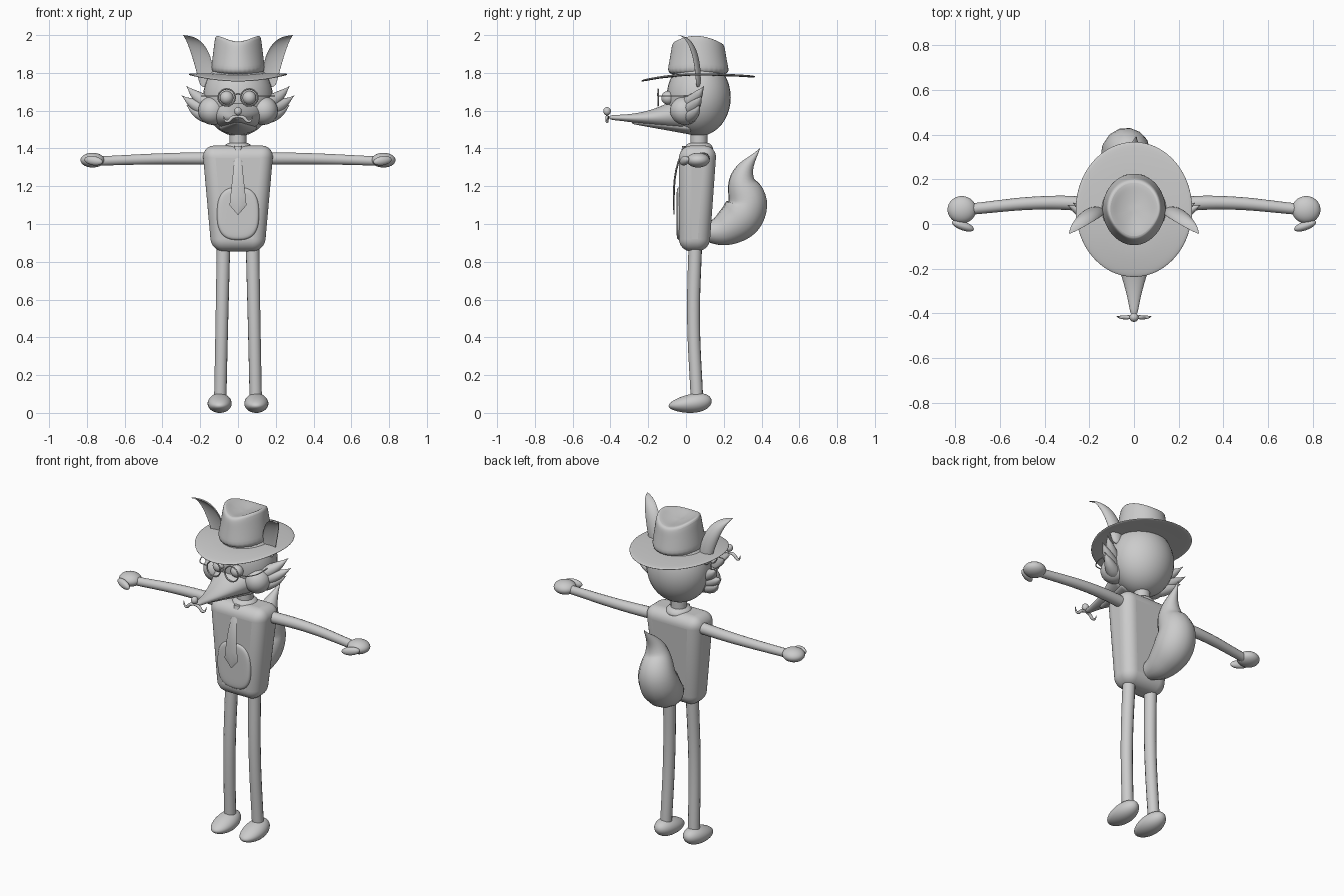
import bpy, bmesh
from math import cos, sin, pi, copysign
from mathutils import Vector

cube = bpy.data.objects.get("Cube")
if cube:
    bpy.data.objects.remove(cube, do_unlink=True)

COLOUR = (0.6, 0.6, 0.6, 1)
grey = bpy.data.materials.new("plain grey")
grey.use_nodes = True
grey.diffuse_color = COLOUR
grey.node_tree.nodes["Principled BSDF"].inputs["Base Color"].default_value = COLOUR


def finish(ob):
    ob.data.materials.clear()
    ob.data.materials.append(grey)
    bpy.ops.object.select_all(action="DESELECT")
    ob.select_set(True)
    bpy.context.view_layer.objects.active = ob
    bpy.ops.object.shade_smooth_by_angle(angle=pi / 4)


def link(name, data):
    ob = bpy.data.objects.new(name, data)
    bpy.context.collection.objects.link(ob)
    return ob


def skin(name, rings, smooth=True):
    """Join closed rings of points into a capped body."""
    bm = bmesh.new()
    rows = [[bm.verts.new(p) for p in ring] for ring in rings]
    count = len(rows[0])
    for a, b in zip(rows, rows[1:]):
        for i in range(count):
            j = (i + 1) % count
            bm.faces.new((a[i], a[j], b[j], b[i]))
    bm.faces.new(rows[0][::-1])
    bm.faces.new(rows[-1])
    bmesh.ops.recalc_face_normals(bm, faces=bm.faces)
    mesh = bpy.data.meshes.new(name)
    bm.to_mesh(mesh)
    bm.free()
    ob = link(name, mesh)
    if smooth:
        subsurf = ob.modifiers.new("smooth", "SUBSURF")
        subsurf.levels = subsurf.render_levels = 2
    finish(ob)


def loft(name, rows, upright=True, count=24, power=2, smooth=True, bend=None):
    """Rows are (position on axis, half width, low, high) of oval sections."""
    rings = []
    for pos, half, low, high in rows:
        ring = []
        for i in range(count):
            c, s = cos(2 * pi * i / count), sin(2 * pi * i / count)
            u = half * copysign(abs(c) ** (2 / power), c)
            v = (low + high) / 2 + (high - low) / 2 * copysign(abs(s) ** (2 / power), s)
            p = Vector((u, v, pos) if upright else (u, pos, v))
            ring.append(bend(p) if bend else p)
        rings.append(ring)
    skin(name, rings, smooth)


def tube(name, points):
    """Round tube through (x, y, z, radius) points."""
    curve = bpy.data.curves.new(name, "CURVE")
    curve.dimensions = "3D"
    curve.bevel_depth, curve.bevel_resolution, curve.resolution_u = 1, 5, 10
    curve.use_fill_caps = True
    spline = curve.splines.new("BEZIER")
    spline.bezier_points.add(len(points) - 1)
    spline.radius_interpolation = "CARDINAL"
    for knot, (x, y, z, radius) in zip(spline.bezier_points, points):
        knot.co, knot.radius = (x, y, z), radius
        knot.handle_left_type = knot.handle_right_type = "AUTO"
    ob = link(name, curve)
    bpy.ops.object.select_all(action="DESELECT")
    ob.select_set(True)
    bpy.context.view_layer.objects.active = ob
    bpy.ops.object.convert(target="MESH")
    finish(bpy.context.object)


def ball(name, location, size, turn=(0, 0, 0), toe=0):
    """Ellipsoid; toe lowers its front end."""
    bpy.ops.mesh.primitive_uv_sphere_add(segments=32, ring_count=20, location=location, rotation=turn)
    ob = bpy.context.object
    ob.name, ob.scale = name, size
    for v in ob.data.vertices:
        v.co.z -= toe * (v.co.z + 1) * (1 - v.co.y)
    finish(ob)


# Torso: a tapered box with heavily rounded edges
bpy.ops.mesh.primitive_cube_add(size=2, location=(0, 0.063, 1.135))
torso = bpy.context.object
torso.name = "torso"
for v in torso.data.vertices:
    low = v.co.z < 0
    v.co.x *= 0.14 if low else 0.19
    v.co.y = v.co.y * (0.08 if low else 0.1) - (0.02 if low else 0)
    v.co.z *= 0.28
bevel = torso.modifiers.new("round", "BEVEL")
bevel.width, bevel.segments = 0.065, 8
finish(torso)

loft("belly_patch", [(y, 0.115 * r, 1.055 - 0.145 * r, 1.055 + 0.145 * r)
                     for y, r in ((0.03, 1), (-0.04, 1), (-0.05, 0.9), (-0.05, 0.5))],
     upright=False, power=2.7)
tube("neck", [(0, 0.068, 1.36, 0.046), (0, 0.068, 1.52, 0.046)])

# Collar and tie
loft("collar", [(1.385 + 0.05 * t, r, 0.068 - r, 0.068 + r)
                for t, r in ((0, 0.08), (0.5, 0.075), (1, 0.055))])
tie = [(1.412, 0.02, -0.02, 0)]
for i in range(7):
    t = i / 6
    y = -0.07 + 0.045 * (1 - t) ** 3
    tie.append((1.38 - 0.28 * t, 0.015 + 0.03 * t, y, y + 0.01))
tie.append((1.05, 0.003, -0.065, -0.06))
loft("tie", tie, count=8, smooth=False)

# Tail
tube("tail", [(0, 0.07, 0.95, 0.04), (-0.03, 0.22, 0.98, 0.095), (-0.035, 0.32, 1.09, 0.11),
              (-0.01, 0.3, 1.25, 0.063), (0.01, 0.39, 1.4, 0.002)])

# Head, tapering snout, jaw and nose
ball("head", (0, 0.067, 1.67), (0.185, 0.17, 0.205))
snout, jaw = [], []
for i in range(9):
    t = i / 8
    k = 1 - t
    snout.append((0.02 - 0.43 * t, 0.016 + 0.14 * k ** 1.4, 1.552 - 0.07 * k ** 1.3, 1.577 + 0.14 * k ** 2.5))
    jaw.append((0.04 - 0.33 * t, 0.01 + 0.1 * k, 1.53 - 0.06 * k, 1.55))
loft("snout", snout, upright=False)
loft("lower_jaw", jaw, upright=False)
ball("nose", (0, -0.418, 1.597), (0.02, 0.02, 0.022))

# Paired parts
for s, side in ((1, "left_"), (-1, "right_")):
    tube(side + "arm", [(s * 0.12, 0.085, 1.347, 0.034), (s * 0.4, 0.095, 1.345, 0.03),
                        (s * 0.75, 0.065, 1.333, 0.025)])
    ball(side + "hand", (s * 0.77, 0.064, 1.338), (0.064, 0.061, 0.039))
    ball(side + "thumb", (s * 0.765, -0.008, 1.335), (0.052, 0.02, 0.024), (0, s * -0.15, s * 0.35))
    tube(side + "leg", [(s * 0.076, 0.05, 0.92, 0.036), (s * 0.085, 0.04, 0.5, 0.034),
                        (s * 0.094, 0.058, 0.07, 0.033)])
    ball(side + "foot", (s * 0.097, 0.022, 0.062), (0.064, 0.114, 0.062), toe=0.2)

    # Cheek with three swept tufts
    ball(side + "cheek", (s * 0.135, -0.005, 1.6), (0.075, 0.08, 0.075), (0, s * -0.4, s * 0.3))
    for i in range(3):
        tip = Vector((0.298 - 0.025 * abs(i - 1), 0.095 - 0.01 * i, 1.73 - 0.05 * i))
        root = Vector((0.13, 0, 1.63 - 0.03 * i))
        points = []
        for t, radius in ((0, 0.04), (0.4, 0.036), (0.75, 0.02), (1, 0.001)):
            p = root.lerp(tip, t)
            points.append((s * p.x, p.y, p.z - 0.06 * t * (1 - t), radius))
        tube(side + "cheek_tuft", points)

    # Moustache, eye and glasses
    tube(side + "moustache", [(0, -0.415, 1.568, 0.006), (s * 0.025, -0.417, 1.566, 0.009),
                              (s * 0.06, -0.417, 1.543, 0.007), (s * 0.078, -0.412, 1.572, 0.001)])
    ball(side + "eye", (s * 0.06, -0.095, 1.668), (0.036, 0.036, 0.036))
    bpy.ops.mesh.primitive_torus_add(major_radius=0.045, minor_radius=0.004, minor_segments=8,
                                     location=(s * 0.06, -0.148, 1.67), rotation=(pi / 2, 0, 0))
    bpy.context.object.name = side + "lens_rim"
    finish(bpy.context.object)
    tube(side + "glasses_arm", [(s * x, y, 1.677, 0.003) for x, y in
                                ((0.103, -0.148), (0.165, -0.13), (0.188, 0.07))])

    # Cupped ear curling outward and forward
    ear = []
    for i in range(9):
        t = i / 8
        wide = 0.05 * sin(pi * (0.199 + 0.8 * t)) ** 0.7
        ring = []
        for j in range(16):
            a = j * pi / 8
            depth = abs(sin(a)) * (1 if j < 8 else 0.3) - 0.3
            ring.append(Vector((s * (0.165 + 0.125 * t ** 1.6 + wide * cos(a)),
                                0.06 - 0.105 * t * t + 0.7 * wide * depth,
                                1.72 + 0.28 * sin(t * pi / 2))))
        ear.append(ring)
    skin(side + "ear", ear)
tube("glasses_bridge", [(x, -0.15, 1.69 - abs(x) / 2, 0.004) for x in (-0.02, 0, 0.02)])


# Hat: drooping brim and a dented, pinched crown
def droop(p):
    t = (p.y - 0.065) / 0.3
    p.z -= t * t * (0.034 if t < 0 else 0.012)
    return p


def dent(p):
    rise = max(0, (p.z - 1.79) / 0.2)
    t = (p.y - 0.05) / 0.15
    p.z -= rise * t * t * (0.055 if t < 0 else 0.045)
    p.x *= 1 - 0.22 * rise * max(0, min(1, -t))
    return p


loft("hat_brim", [(1.792 + 0.006 * h, 0.263 * r, 0.065 - 0.305 * r, 0.065 + 0.305 * r)
                  for r, h in ((0.5, -1), (0.75, -1), (0.98, -1), (1, 0), (0.98, 1), (0.75, 1), (0.5, 1))],
     count=40, bend=droop)
loft("hat_crown", [(1.78 + 0.22 * h, 0.148 * r, 0.065 - 0.168 * r, 0.065 + 0.168 * r)
                   for h, r in ((0, 1), (0.3, 0.95), (0.7, 0.87), (0.97, 0.83), (1, 0.74), (0.88, 0.5), (0.8, 0.15))],
     count=32, bend=dent)
